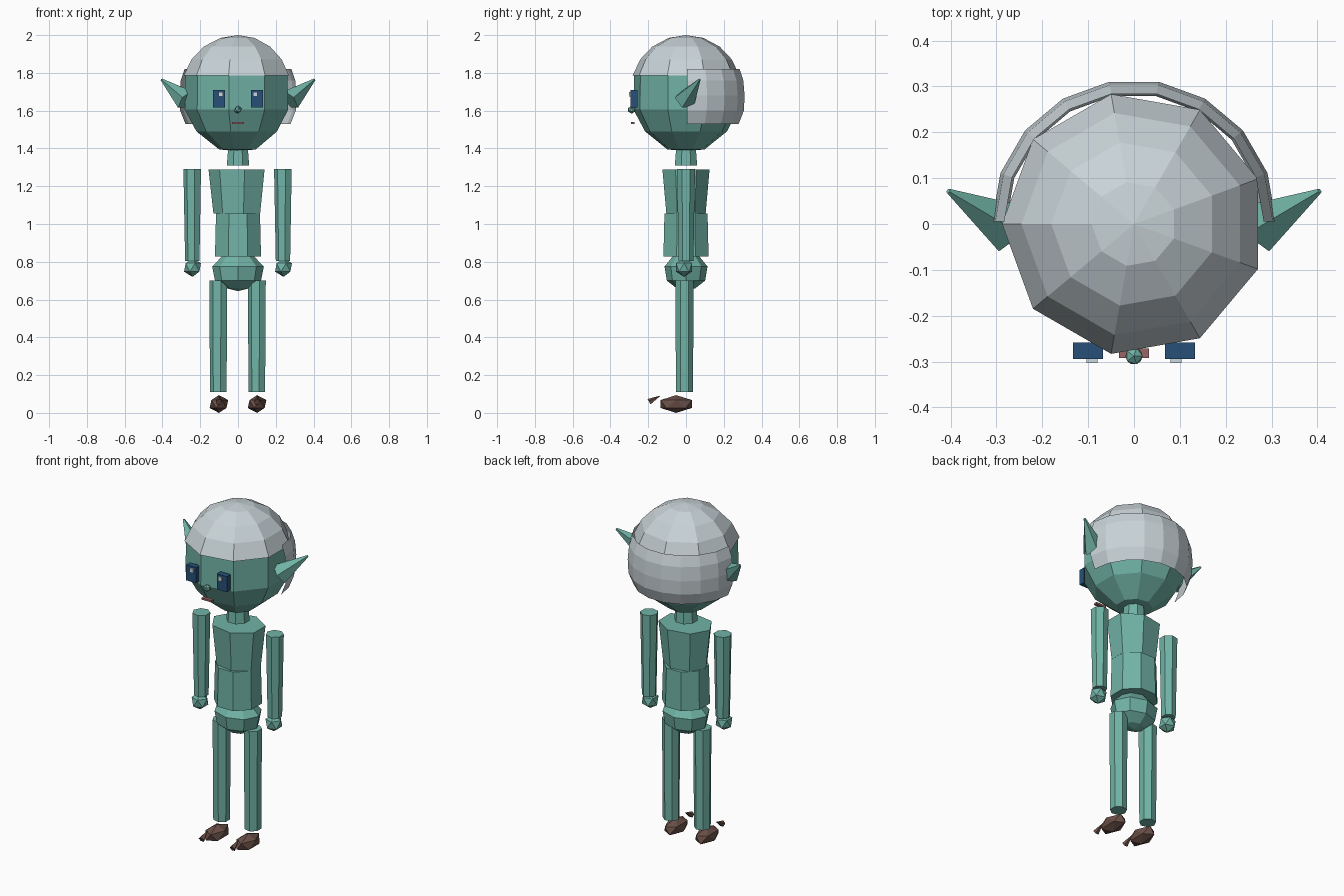
import bpy
import bmesh
from math import pi, cos, sin, radians
from mathutils import Matrix, Vector

if "Cube" in bpy.data.objects:
    bpy.data.objects.remove(bpy.data.objects["Cube"], do_unlink=True)


def material(name, rgb):
    m = bpy.data.materials.new(name)
    m.use_nodes = True
    m.diffuse_color = (*rgb, 1)
    m.node_tree.nodes["Principled BSDF"].inputs["Base Color"].default_value = (*rgb, 1)
    return m


skin = material("green skin", (0.165, 0.45, 0.38))
silver = material("silver hair", (0.58, 0.65, 0.68))
brown = material("brown shoe", (0.145, 0.08, 0.064))
navy = material("navy eye", (0.02, 0.08, 0.19))
white = material("pale glint", (0.6, 0.7, 0.75))
red = material("dull red mouth", (0.32, 0.13, 0.13))


def finish(name, bm, mat, flip=False):
    if not flip:
        bmesh.ops.recalc_face_normals(bm, faces=bm.faces)
    mesh = bpy.data.meshes.new(name)
    bm.to_mesh(mesh)
    bm.free()
    mesh.materials.append(mat)
    ob = bpy.data.objects.new(name, mesh)
    bpy.context.collection.objects.link(ob)
    return ob


def lathe(name, profile, sides, mat, centre=(0, 0), depth=1.0, start=180, caps=(True, True)):
    """Stack of (z, radius) rings; depth scales the rings along y."""
    bm = bmesh.new()
    rings = []
    for z, r in profile:
        angles = [radians(start) + 2 * pi * i / sides for i in range(sides)]
        rings.append([bm.verts.new((centre[0] + r * cos(a), centre[1] + r * depth * sin(a), z))
                      for a in angles])
    for low, high in zip(rings, rings[1:]):
        for i in range(sides):
            j = (i + 1) % sides
            bm.faces.new((low[i], low[j], high[j], high[i]))
    if caps[0]:
        bm.faces.new(rings[0][::-1])
    if caps[1]:
        bm.faces.new(rings[-1])
    bmesh.ops.remove_doubles(bm, verts=bm.verts, dist=0.0005)
    return finish(name, bm, mat)


def box(name, low, high, mat):
    low, high = Vector(low), Vector(high)
    bm = bmesh.new()
    bmesh.ops.create_cube(bm, size=1, matrix=Matrix.Translation((low + high) / 2)
                          @ Matrix.Diagonal((*(high - low), 1)))
    return finish(name, bm, mat)


def blob(name, centre, scale, mat, detail=1):
    bm = bmesh.new()
    bmesh.ops.create_icosphere(bm, subdivisions=detail, radius=1,
                               matrix=Matrix.Translation(centre) @ Matrix.Diagonal((*scale, 1)))
    return finish(name, bm, mat)


def cone(name, base, tip, radius, tip_radius, sides, mat):
    base, tip = Vector(base), Vector(tip)
    axis = tip - base
    bm = bmesh.new()
    bmesh.ops.create_cone(bm, cap_ends=True, segments=sides, radius1=radius, radius2=tip_radius,
                          depth=axis.length, matrix=Matrix.Translation((base + tip) / 2)
                          @ axis.to_track_quat('Z', 'Y').to_matrix().to_4x4())
    return finish(name, bm, mat)


# Head
lathe("head", [(1.385, 0.001), (1.395, 0.1), (1.49, 0.22), (1.605, 0.282), (1.785, 0.279),
               (1.88, 0.2), (1.95, 0.001)], 9, skin, caps=(False, False))

# Hair cap: upper slice of a faceted ball, open below
ball = [radians(a) for a in (73.5, 55, 37, 18, 0.05)]
lathe("hair_cap", [(1.7 + 0.3 * cos(a), 0.3 * sin(a)) for a in ball], 9, silver,
      caps=(False, False))

# Hair at the back: half band around the nape
bm = bmesh.new()
rows = [[bm.verts.new((r * cos(pi * i / 9), r * sin(pi * i / 9) + 0.005, z)) for i in range(10)]
        for z, r in ((1.53, 0.278), (1.6, 0.306), (1.68, 0.31), (1.76, 0.303), (1.82, 0.283))]
for low, high in zip(rows, rows[1:]):
    for i in range(9):
        bm.faces.new((low[i], low[i + 1], high[i + 1], high[i]))
finish("hair_back", bm, silver, flip=True)

# Nose and mouth
blob("nose", (0, -0.288, 1.605), (0.021, 0.021, 0.021), skin)
box("mouth", (-0.033, -0.292, 1.53), (0.033, -0.272, 1.541), red)

# Neck and torso
lathe("neck", [(1.31, 0.064), (1.42, 0.055)], 8, skin, start=22.5)
lathe("chest", [(1.055, 0.13), (1.288, 0.156)], 7, skin, depth=0.82)
lathe("abdomen", [(0.828, 0.132), (1.055, 0.126)], 8, skin, depth=0.98, start=22.5)
lathe("hips", [(0.645, 0.001), (0.66, 0.06), (0.7, 0.122), (0.775, 0.137), (0.828, 0.085)],
      8, skin, depth=0.83, start=0, caps=(False, True))

# Paired parts
for side, s in (("left", 1), ("right", -1)):
    cone(side + "_ear", (s * 0.275, -0.005, 1.655), (s * 0.405, 0.072, 1.765),
         0.06, 0.006, 5, skin)
    eye_x = sorted((s * 0.068, s * 0.133))
    box(side + "_eye", (eye_x[0], -0.294, 1.618), (eye_x[1], -0.258, 1.71), navy)
    glint_x = s * 0.092
    box(side + "_eye_glint", (glint_x - 0.012, -0.303, 1.676),
        (glint_x + 0.012, -0.294, 1.7), white)
    lathe(side + "_arm", [(0.805, 0.04), (1.29, 0.049)], 7, skin, (s * 0.24, 0))
    blob(side + "_hand", (s * 0.241, -0.01, 0.77), (0.05, 0.05, 0.05), skin)
    lathe(side + "_leg", [(0.11, 0.046), (0.7, 0.05)], 7, skin, (s * 0.102, -0.008))
    blob(side + "_foot", (s * 0.101, -0.052, 0.047), (0.055, 0.097, 0.047), brown)
    cone(side + "_toe", (s * 0.101, -0.195, 0.058), (s * 0.101, -0.137, 0.09),
         0.018, 0.001, 5, brown)
